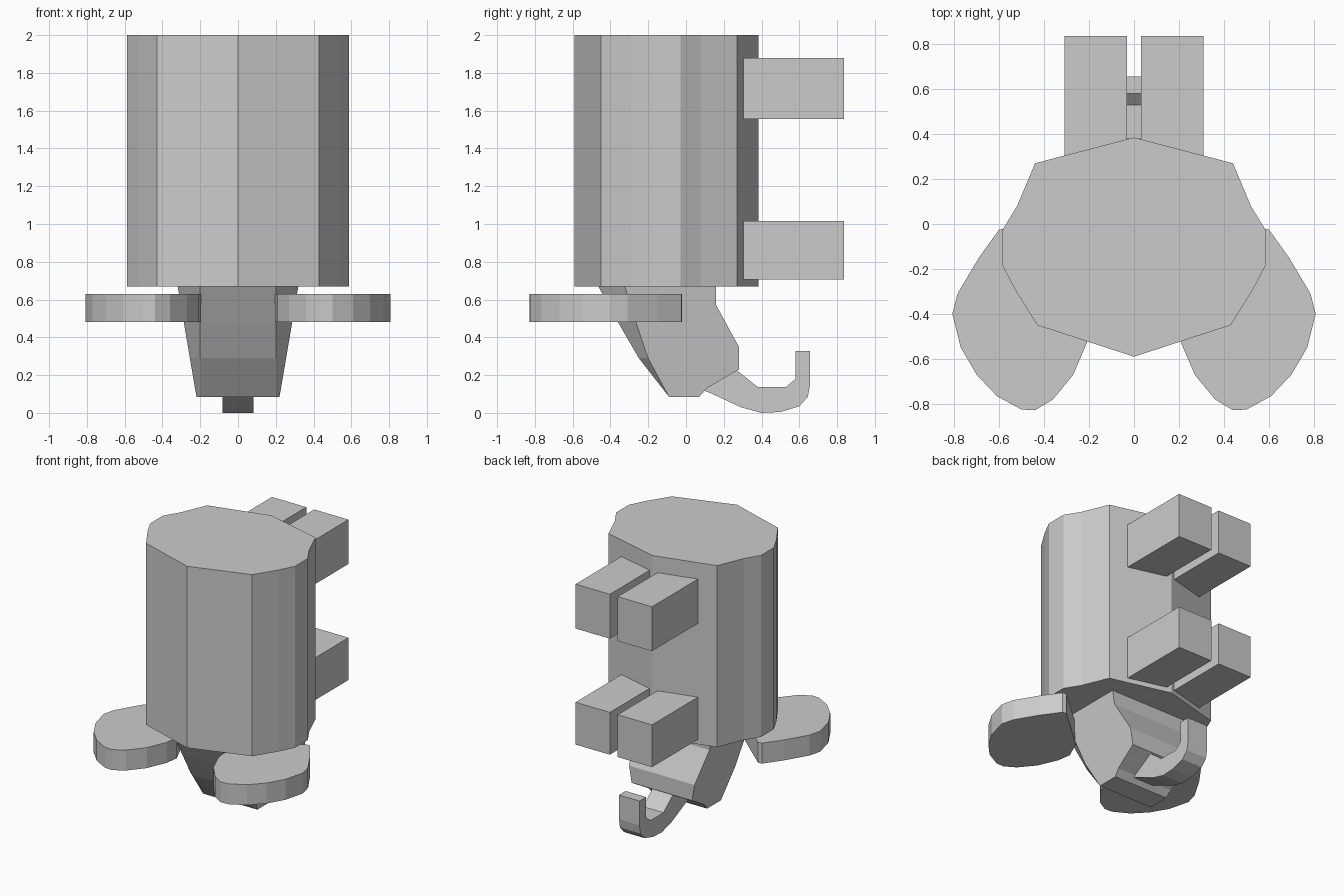
import bpy, bmesh

if "Cube" in bpy.data.objects:
    bpy.data.objects.remove(bpy.data.objects["Cube"])


def loft(name, rings):
    """Closed solid through matching rings of points."""
    bm = bmesh.new()
    vs = [[bm.verts.new(p) for p in r] for r in rings]
    n = len(vs[0])
    for a, b in zip(vs, vs[1:]):
        for i in range(n):
            j = (i + 1) % n
            bm.faces.new((a[i], a[j], b[j], b[i]))
    bm.faces.new(vs[0])
    bm.faces.new(vs[-1])
    bmesh.ops.recalc_face_normals(bm, faces=bm.faces)
    me = bpy.data.meshes.new(name)
    bm.to_mesh(me)
    bm.free()
    ob = bpy.data.objects.new(name, me)
    bpy.context.collection.objects.link(ob)
    return ob


def slab(name, outline, z0, z1):
    """Flat outline in x, y raised from z0 to z1."""
    return loft(name, [[(x, y, z) for x, y in outline] for z in (z0, z1)])


def mirror_x(outline, s):
    return [(s * x, y) for x, y in outline]


# Faceted upright body
half = [(0, 0.385), (0.44, 0.27), (0.52, 0.08), (0.587, -0.03),
        (0.587, -0.18), (0.53, -0.29), (0.43, -0.45), (0, -0.59)]
slab("body", half + mirror_x(half[-2:0:-1], -1), 0.67, 2.0)

# Four square legs on the back
for s, side in ((1, "right"), (-1, "left")):
    leg = mirror_x([(0.032, 0.25), (0.31, 0.25), (0.31, 0.836), (0.032, 0.836)], s)
    slab(f"upper_leg_{side}", leg, 1.555, 1.88)
    slab(f"lower_leg_{side}", leg, 0.705, 1.015)

# Flat ears
ear = [(0.6, -0.025), (0.69, -0.15), (0.785, -0.31), (0.808, -0.4),
       (0.77, -0.55), (0.7, -0.67), (0.61, -0.765), (0.5, -0.825),
       (0.44, -0.828), (0.36, -0.78), (0.27, -0.67), (0.21, -0.53),
       (0.195, -0.43), (0.26, -0.29), (0.57, -0.02)]
for s, side in ((1, "right"), (-1, "left")):
    slab(f"ear_{side}", mirror_x(ear, s), 0.48, 0.63)

# Head: side profile with narrowing, chamfered flanks
front = [(-0.47, 0.68), (-0.36, 0.48), (-0.25, 0.29), (-0.09, 0.085)]
back = [(0.07, 0.085), (0.11, 0.13), (0.28, 0.23), (0.28, 0.35),
        (0.16, 0.57), (0.16, 0.68)]


def head_ring(s, outer):
    pts = []
    for i, (y, z) in enumerate(front + back):
        if outer:
            x = 0.22 + 0.17 * (z - 0.085)
            y += 0.12 * (z - 0.085) / 0.5 if i < len(front) else 0
        else:
            x = 0.2
        pts.append((s * x, y, z))
    return pts


loft("head", [head_ring(-1, True), head_ring(-1, False),
              head_ring(1, False), head_ring(1, True)])

# Curled trunk
trunk = [(0.06, 0.13), (0.13, 0.105), (0.29, 0.03), (0.4, 0.0), (0.5, 0.005),
         (0.6, 0.035), (0.645, 0.085), (0.657, 0.15), (0.657, 0.328),
         (0.58, 0.328), (0.58, 0.18), (0.53, 0.137), (0.38, 0.137),
         (0.27, 0.225), (0.09, 0.2)]
loft("trunk", [[(x, y, z) for y, z in trunk] for x in (-0.083, 0.083)])
